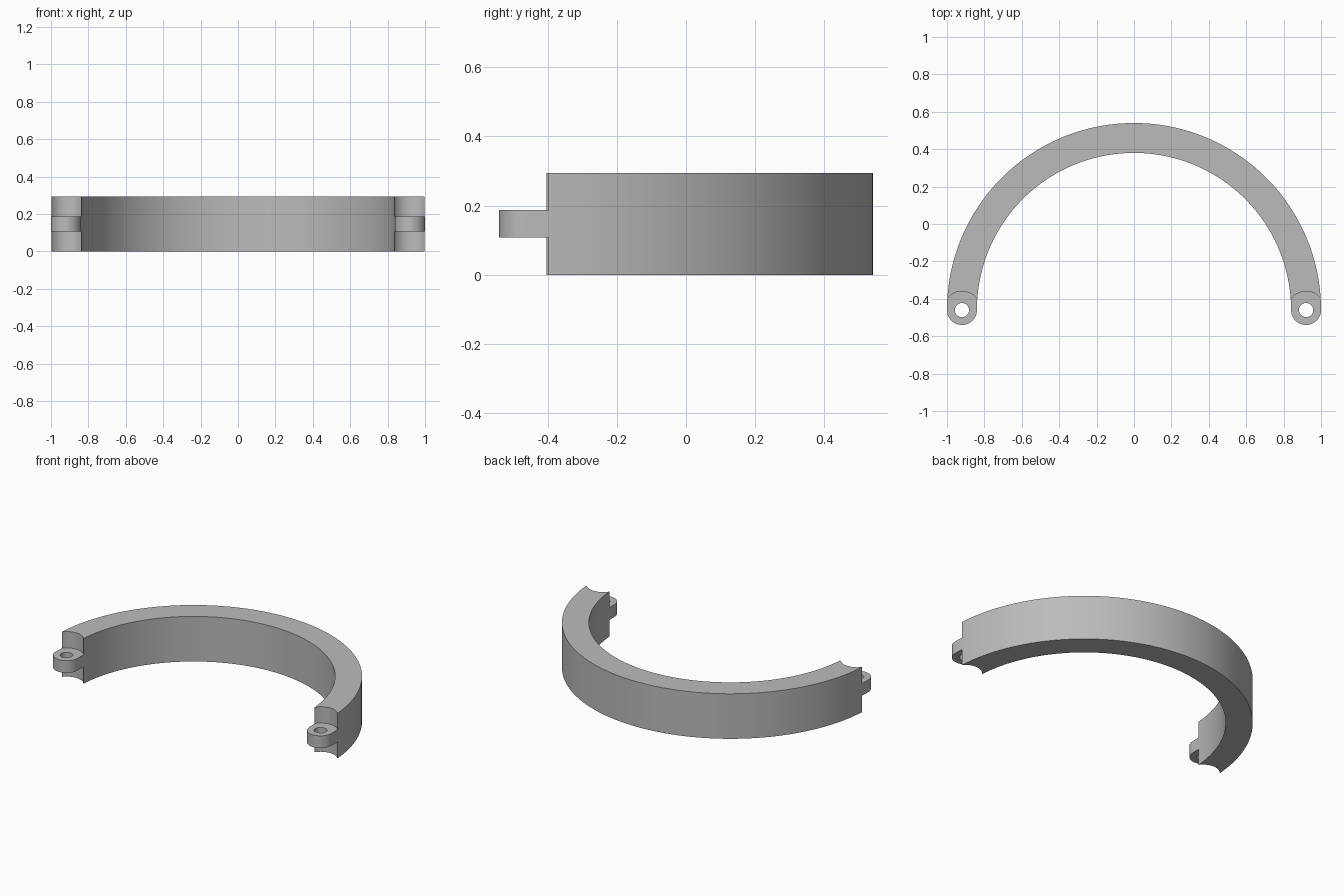
import bpy, bmesh
from math import pi, cos, sin, radians

if "Cube" in bpy.data.objects:
    bpy.data.objects.remove(bpy.data.objects["Cube"], do_unlink=True)

HEIGHT, CENTRE_Y = 0.295, -0.46
OUTER, INNER = 1.0, 0.84
MID, CAP = (OUTER + INNER) / 2, (OUTER - INNER) / 2
LUG_LOW, LUG_HIGH = 0.108, 0.188
POCKET_RADIUS, HOLE_RADIUS = 0.1, 0.038

grey = bpy.data.materials.new("plain_grey")
grey.use_nodes = True
grey.diffuse_color = (0.5, 0.5, 0.5, 1)
grey.node_tree.nodes["Principled BSDF"].inputs["Base Color"].default_value = (0.5, 0.5, 0.5, 1)


def arc(cx, radius, start, end, steps):
    """Points along an arc, leaving out the last one."""
    angles = [start + (end - start) * i / steps for i in range(steps)]
    return [(cx + radius * cos(a), CENTRE_Y + radius * sin(a)) for a in angles]


def prism(name, outline, low, high):
    """Extrude a closed outline between two heights."""
    bm = bmesh.new()
    base = bm.faces.new([bm.verts.new((x, y, low)) for x, y in outline])
    top = bmesh.ops.extrude_face_region(bm, geom=[base])["geom"]
    verts = [v for v in top if isinstance(v, bmesh.types.BMVert)]
    bmesh.ops.translate(bm, verts=verts, vec=(0, 0, high - low))
    bmesh.ops.recalc_face_normals(bm, faces=bm.faces)
    mesh = bpy.data.meshes.new(name)
    bm.to_mesh(mesh)
    bm.free()
    mesh.materials.append(grey)
    obj = bpy.data.objects.new(name, mesh)
    bpy.context.collection.objects.link(obj)
    return obj


# Half ring with rounded ends
outline = (arc(0, OUTER, 0, pi, 96) + arc(-MID, CAP, pi, 2 * pi, 32)
           + arc(0, INNER, pi, 0, 96) + arc(MID, CAP, pi, 2 * pi, 32))
ring = prism("half_ring_clamp", outline, 0, HEIGHT)

# Pockets above and below each lug, and the pin hole through it
cutters = []
for side in (-1, 1):
    for part, radius, low, high in (("upper_pocket", POCKET_RADIUS, LUG_HIGH, HEIGHT + 0.1),
                                    ("lower_pocket", POCKET_RADIUS, -0.1, LUG_LOW),
                                    ("pin_hole", HOLE_RADIUS, -0.2, HEIGHT + 0.2)):
        circle = arc(side * MID, radius, 0, 2 * pi, 64)
        cutter = prism(part + "_cutter", circle, low, high)
        cutter.hide_render = True
        cutters.append(cutter)

bpy.ops.object.select_all(action="DESELECT")
ring.select_set(True)
bpy.context.view_layer.objects.active = ring
for cutter in cutters:
    cut = ring.modifiers.new(cutter.name, "BOOLEAN")
    cut.operation, cut.solver, cut.object = "DIFFERENCE", "EXACT", cutter
    bpy.ops.object.modifier_apply(modifier=cut.name)
for cutter in cutters:
    bpy.data.objects.remove(cutter, do_unlink=True)

bpy.ops.object.shade_smooth_by_angle(angle=radians(30))
